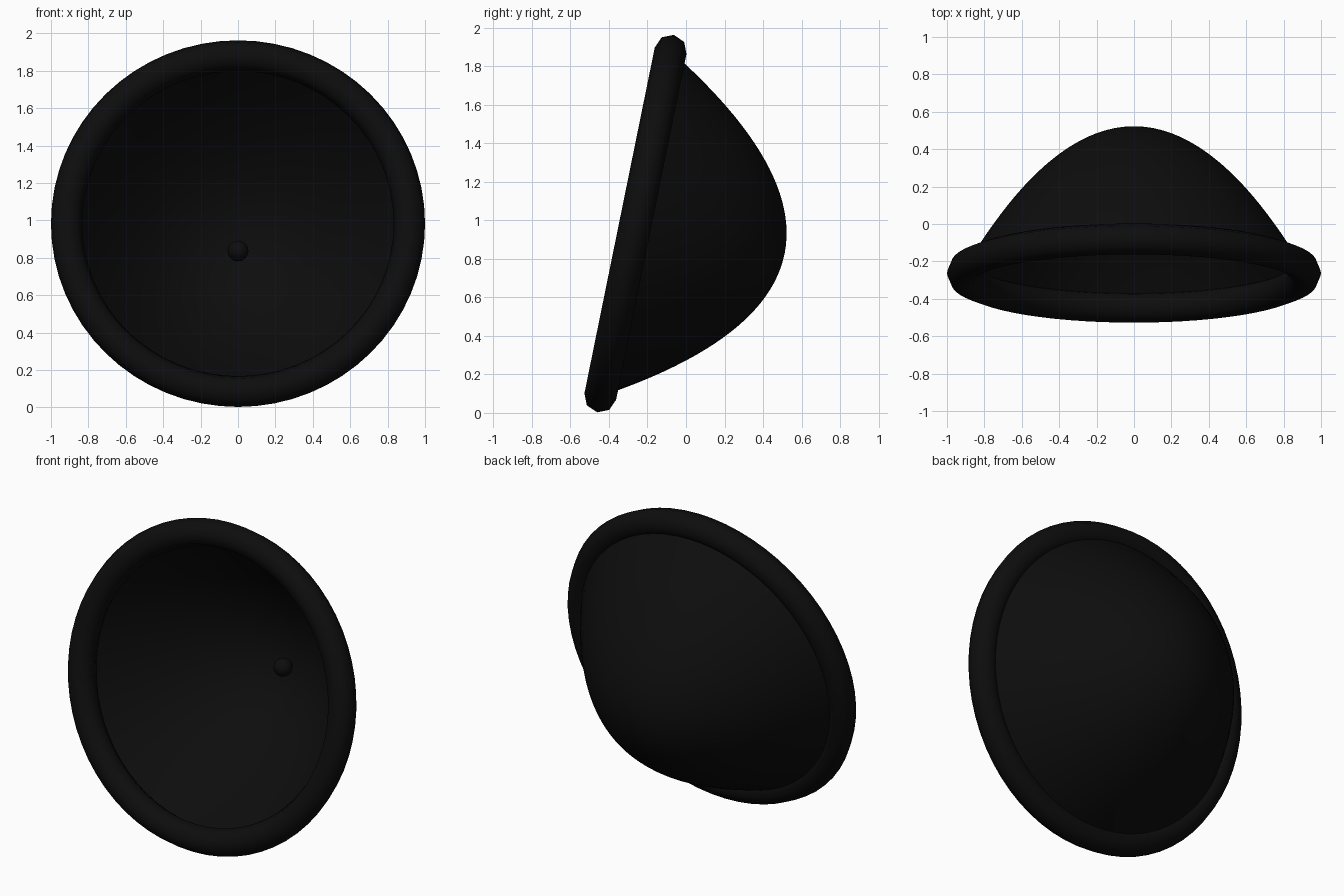
import bpy, bmesh, math
from mathutils import Matrix

if "Cube" in bpy.data.objects:
    bpy.data.objects.remove(bpy.data.objects["Cube"])

TILT = math.radians(11.5)
MAJOR, MINOR, DEPTH = 0.916, 0.084, 0.79
SEG = 64

# local +z is the dish axis, turned to point back (+y) and slightly down
PLACE = Matrix.Translation((0, -0.2625, 0.983)) @ Matrix.Rotation(-math.pi / 2 - TILT, 4, 'X')

black = bpy.data.materials.new("black")
black.diffuse_color = (0.004, 0.004, 0.004, 1)
black.use_nodes = True
black.node_tree.nodes["Principled BSDF"].inputs["Base Color"].default_value = black.diffuse_color


def lathe(name, profile, closed=False):
    """Revolve (radius, height) points around local z and tilt into place."""
    bm = bmesh.new()
    verts = [bm.verts.new((r, 0, h)) for r, h in profile]
    pairs = list(zip(verts, verts[1:])) + ([(verts[-1], verts[0])] if closed else [])
    edges = [bm.edges.new(p) for p in pairs]
    bmesh.ops.spin(bm, geom=verts + edges, axis=(0, 0, 1), cent=(0, 0, 0),
                   angle=2 * math.pi, steps=SEG, use_duplicate=False)
    bmesh.ops.remove_doubles(bm, verts=bm.verts, dist=1e-4)
    bmesh.ops.recalc_face_normals(bm, faces=bm.faces)
    bm.transform(PLACE)
    return finish(name, bm)


def finish(name, bm):
    mesh = bpy.data.meshes.new(name)
    for f in bm.faces:
        f.smooth = True
    bm.to_mesh(mesh)
    bm.free()
    mesh.materials.append(black)
    obj = bpy.data.objects.new(name, mesh)
    bpy.context.collection.objects.link(obj)
    return obj


# parabolic bowl
N = 24
lathe("dish_bowl", [(MAJOR * i / N, DEPTH * (1 - (i / N) ** 2)) for i in range(N + 1)])

# eight-sided rounded rim
lathe("dish_rim", [(MAJOR + MINOR * math.cos(i * math.pi / 4), MINOR * math.sin(i * math.pi / 4))
                   for i in range(8)], closed=True)

# small ball at the bottom of the bowl
bm = bmesh.new()
bmesh.ops.create_uvsphere(bm, u_segments=16, v_segments=10, radius=0.056,
                          matrix=PLACE @ Matrix.Translation((0, 0, 0.735)))
finish("centre_ball", bm)
